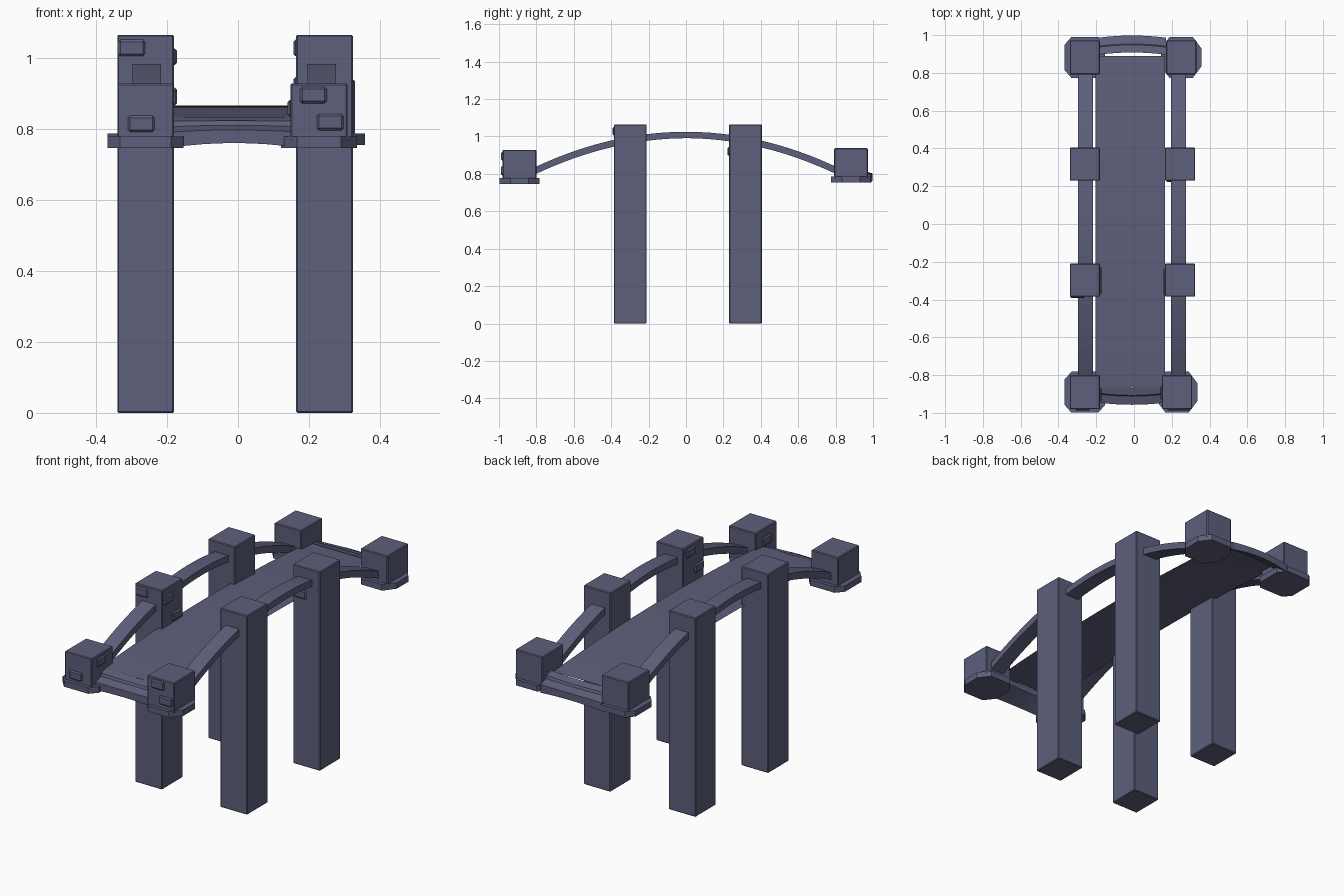
import bpy, bmesh, math

if "Cube" in bpy.data.objects:
    bpy.data.objects.remove(bpy.data.objects["Cube"])

stone = bpy.data.materials.new("slate blue stone")
stone.diffuse_color = (0.11, 0.115, 0.2, 1)
stone.use_nodes = True
stone.node_tree.nodes["Principled BSDF"].inputs["Base Color"].default_value = stone.diffuse_color


def finish(name, bm):
    bmesh.ops.recalc_face_normals(bm, faces=bm.faces)
    me = bpy.data.meshes.new(name)
    bm.to_mesh(me)
    bm.free()
    me.materials.append(stone)
    ob = bpy.data.objects.new(name, me)
    bpy.context.collection.objects.link(ob)
    return ob


def box(name, x0, x1, y0, y1, z0, z1, bevel=0.004):
    bm = bmesh.new()
    bmesh.ops.create_cube(bm, size=1)
    for v in bm.verts:
        v.co = ((x0 + x1) / 2 + v.co.x * (x1 - x0),
                (y0 + y1) / 2 + v.co.y * (y1 - y0),
                (z0 + z1) / 2 + v.co.z * (z1 - z0))
    if bevel:
        bmesh.ops.bevel(bm, geom=bm.edges[:], offset=bevel, segments=1, affect='EDGES')
    return finish(name, bm)


def prism(name, outline, z0, z1):
    bm = bmesh.new()
    f = bm.faces.new([bm.verts.new((x, y, z0)) for x, y in outline])
    r = bmesh.ops.extrude_face_region(bm, geom=[f])
    for v in r['geom']:
        if isinstance(v, bmesh.types.BMVert):
            v.co.z = z1
    return finish(name, bm)


def loft(name, rows, closed=True):
    """Skin a list of equal-length point rows; closed rows are capped."""
    bm = bmesh.new()
    vs = [[bm.verts.new(p) for p in r] for r in rows]
    n = len(vs[0])
    for a, b in zip(vs, vs[1:]):
        for i in range(n if closed else n - 1):
            j = (i + 1) % n
            bm.faces.new((a[i], a[j], b[j], b[i]))
    if closed:
        bm.faces.new(vs[0])
        bm.faces.new(vs[-1])
    return finish(name, bm)


# tall pillars
for name, x0, x1 in (("left", -0.34, -0.18), ("right", 0.164, 0.324)):
    box(f"{name}_front_pillar", x0, x1, -0.385, -0.21, 0, 1.065)
    box(f"{name}_back_pillar", x0, x1, 0.23, 0.405, 0, 1.065)

# corner posts on chamfered bases: centre x, y, base z, chamfer x, y
for name, cx, cy, z, ax, ay in (
        ("left_front", -0.26, -0.89, 0.746, 0.035, 0.04),
        ("right_front", 0.228, -0.89, 0.746, 0.045, 0.06),
        ("left_back", -0.26, 0.882, 0.755, 0.035, 0.04),
        ("right_back", 0.25, 0.882, 0.755, 0.045, 0.06)):
    box(f"{name}_post", cx - 0.08, cx + 0.08, cy - 0.09, cy + 0.09, z + 0.02, z + 0.182)
    hx, hy = 0.107, 0.108
    prism(f"{name}_base",
          [(cx - hx + ax, cy - hy), (cx + hx - ax, cy - hy), (cx + hx, cy - hy + ay),
           (cx + hx, cy + hy - ay), (cx + hx - ax, cy + hy), (cx - hx + ax, cy + hy),
           (cx - hx, cy + hy - ay), (cx - hx, cy - hy + ay)], z, z + 0.032)


# arched hand rails
def rail(name, x0, x1, y0, y1):
    rows = []
    for i in range(9):
        y = y0 + (y1 - y0) * i / 8
        t = 1.025 - 0.29 * y * y
        b = t - 0.034 - 0.006 * abs(y)
        rows.append([(x0, y, b), (x1, y, b), (x1, y, t), (x0, y, t)])
    loft(name, rows)


for name, x0 in (("left", -0.297), ("right", 0.196)):
    rail(f"{name}_front_rail", x0, x0 + 0.08, -0.82, -0.37)
    rail(f"{name}_middle_rail", x0, x0 + 0.08, -0.23, 0.25)
    rail(f"{name}_back_rail", x0, x0 + 0.08, 0.39, 0.82)

# thin arched deck
deck = []
for i in range(21):
    y = -0.865 + 1.755 * i / 20
    z = 0.866 - 0.044 * y * y
    deck.append([(-0.203, y, z), (0.163, y, z)])
loft("deck", deck, closed=False)

# bowed end steps
step = [(0, 0), (0, 0.037), (0.045, 0.05), (0.05, 0.063), (0.09, 0.073), (0.09, 0.045)]
for name, sign, ye, ze in (("front", -1, 0.957, 0.76), ("back", 1, 0.998, 0.765)):
    rows = []
    for i in range(9):
        u = -1 + i / 4
        rows.append([(-0.01 + 0.18 * u, sign * (ye - 0.012 * u * u - dy),
                      ze - 0.013 * u * u * (1 - dz / 0.073) + dz) for dy, dz in step])
    loft(f"{name}_end_steps", rows)


# raised bricks
def brick_front(x, y, z):
    o = box("front_brick", x, x + 0.075, y - 0.008, y + 0.008, z, z + 0.046, 0.006)


def brick_side(x, y, z):
    o = box("inner_brick", x - 0.008, x + 0.008, y, y + 0.075, z, z + 0.046, 0.006)


for x, y, z in ((-0.31, -0.98, 0.791), (0.175, -0.98, 0.872), (0.222, -0.98, 0.796),
                (-0.337, -0.385, 1.005), (0.17, 0.23, 0.897)):
    brick_front(x, y, z)
for x, y, z in ((-0.18, -0.94, 0.866), (-0.18, -0.37, 0.98), (-0.18, -0.3, 0.87),
                (0.148, -0.93, 0.835), (0.164, -0.31, 1.005), (0.164, -0.38, 0.9)):
    brick_side(x, y, z)
